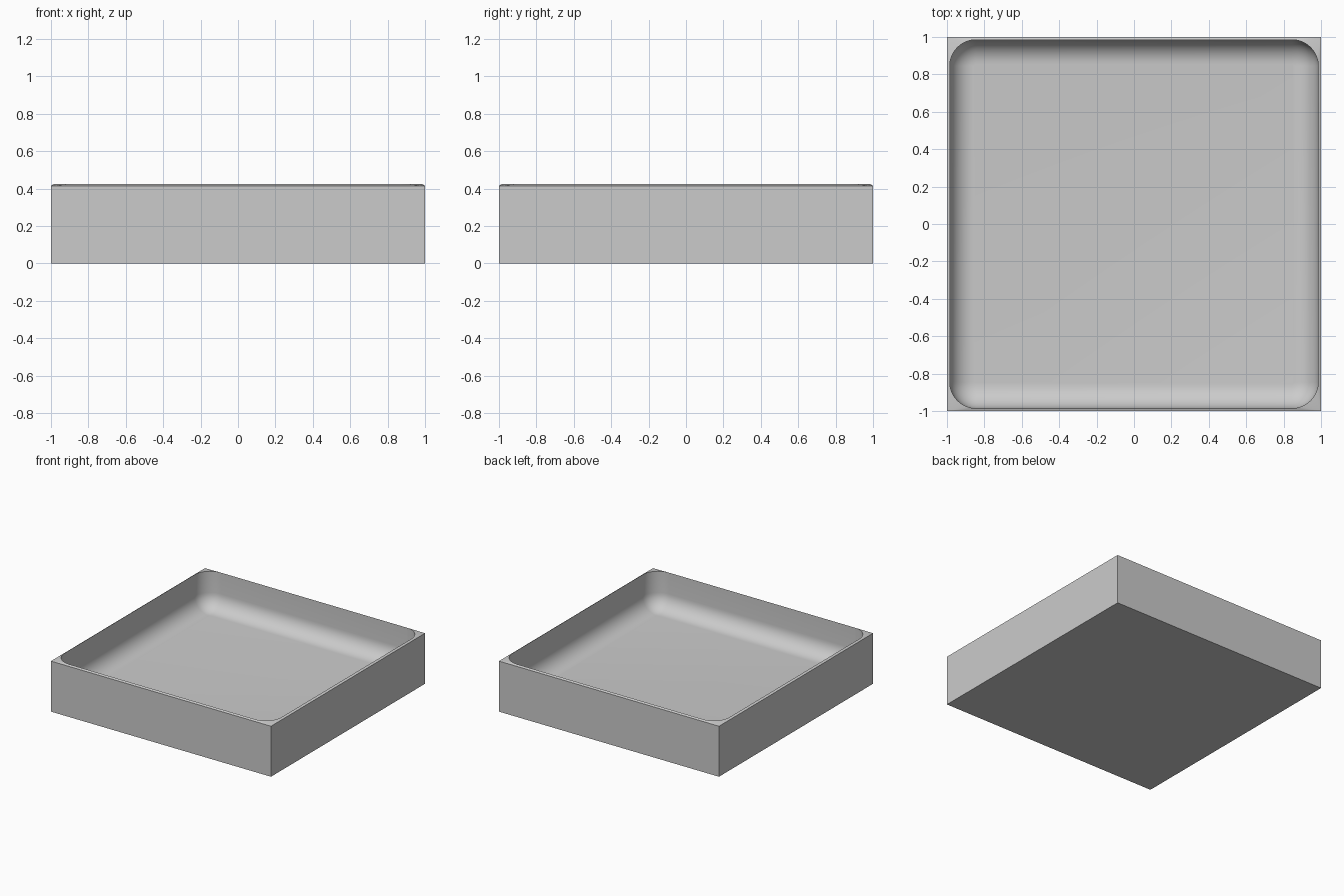
import bpy, bmesh
from math import sin, cos, pi

if "Cube" in bpy.data.objects:
    bpy.data.objects.remove(bpy.data.objects["Cube"])

HALF, RIM_Z, TOP_Z, FLOOR_Z = 1.0, 0.415, 0.425, 0.12
OPEN, CORNER_R, FILLET = 0.985, 0.14, 0.13
SEG, STEPS = 10, 10
SIGNS = [(1, 1), (-1, 1), (-1, -1), (1, -1)]

bm = bmesh.new()


def square(z):
    return [bm.verts.new((HALF * sx, HALF * sy, z)) for sx, sy in SIGNS]


def rounded_ring(inset, z):
    # rounded square, SEG + 1 points on each corner
    c, r = OPEN - CORNER_R, CORNER_R - inset
    return [bm.verts.new((c * sx + r * cos(a), c * sy + r * sin(a), z))
            for q, (sx, sy) in enumerate(SIGNS)
            for a in [(q + i / SEG) * pi / 2 for i in range(SEG + 1)]]


def bridge(a, b):
    n = len(a)
    for i in range(n):
        j = (i + 1) % n
        bm.faces.new((a[i], a[j], b[j], b[i]))


# outer box: bottom and four walls
base, rim = square(0), square(RIM_Z)
bm.faces.new(base[::-1])
bridge(base, rim)

# slightly raised rim between the square outside and the rounded opening
ring = rounded_ring(0, TOP_Z)
n, k = len(ring), SEG + 1
for q in range(4):
    for i in range(SEG):
        bm.faces.new((rim[q], ring[q * k + i + 1], ring[q * k + i]))
    bm.faces.new((rim[q], rim[(q + 1) % 4],
                  ring[(q + 1) * k % n], ring[q * k + SEG]))

# inner walls, rounded fillet and floor
for s in range(STEPS + 1):
    a = s / STEPS * pi / 2
    new = rounded_ring(FILLET * (1 - cos(a)), FLOOR_Z + FILLET * (1 - sin(a)))
    bridge(ring, new)
    ring = new
bm.faces.new(ring)

bmesh.ops.recalc_face_normals(bm, faces=bm.faces[:])
mesh = bpy.data.meshes.new("square_tray")
bm.to_mesh(mesh)
bm.free()
tray = bpy.data.objects.new("square_tray", mesh)
bpy.context.collection.objects.link(tray)
bpy.context.view_layer.objects.active = tray
tray.select_set(True)
bpy.ops.object.shade_smooth_by_angle(angle=pi / 6)
